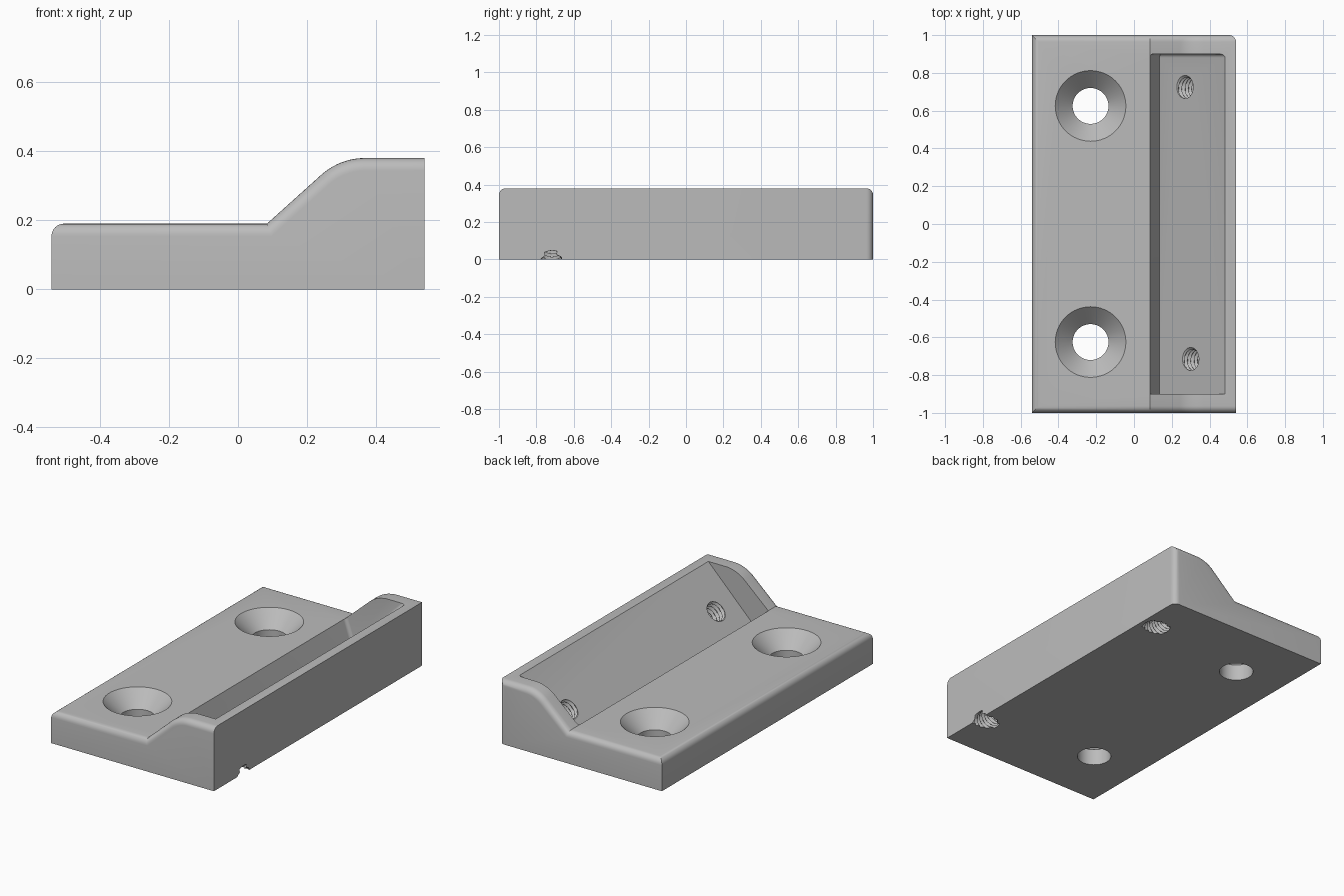
import bpy, bmesh, math
from mathutils import Matrix, Vector

cube = bpy.data.objects.get("Cube")
if cube:
    bpy.data.objects.remove(cube, do_unlink=True)

grey = bpy.data.materials.new("plain grey")
grey.use_nodes = True
grey.diffuse_color = (0.5, 0.5, 0.5, 1)
grey.node_tree.nodes["Principled BSDF"].inputs["Base Color"].default_value = (0.5, 0.5, 0.5, 1)


def finish(bm, name):
    bmesh.ops.recalc_face_normals(bm, faces=bm.faces)
    mesh = bpy.data.meshes.new(name)
    bm.to_mesh(mesh)
    bm.free()
    mesh.materials.append(grey)
    obj = bpy.data.objects.new(name, mesh)
    bpy.context.collection.objects.link(obj)
    return obj


def prism(points, y0, y1):
    """Extrude an x-z profile along y."""
    bm = bmesh.new()
    face = bm.faces.new([bm.verts.new((x, y0, z)) for x, z in points])
    ext = bmesh.ops.extrude_face_region(bm, geom=[face])
    moved = [v for v in ext["geom"] if isinstance(v, bmesh.types.BMVert)]
    bmesh.ops.translate(bm, verts=moved, vec=(0, y1 - y0, 0))
    return bm


def fillet(bm, rule, radius, segments):
    edges = [e for e in bm.edges if rule(e.verts[0].co, e.verts[1].co)]
    bmesh.ops.bevel(bm, geom=edges, offset=radius, segments=segments,
                    profile=0.5, affect='EDGES')


def lathe(rows, seg, radius):
    """Closed round solid along z; radius(z, turn) gives its surface."""
    bm = bmesh.new()
    rings = []
    for z in rows:
        ring = []
        for j in range(seg):
            a = math.tau * j / seg
            r = radius(z, j / seg)
            ring.append(bm.verts.new((r * math.cos(a), r * math.sin(a), z)))
        rings.append(ring)
    for low, high in zip(rings, rings[1:]):
        for j in range(seg):
            k = (j + 1) % seg
            bm.faces.new((low[j], low[k], high[k], high[j]))
    bm.faces.new(rings[0][::-1])
    bm.faces.new(rings[-1])
    return bm


# Stepped body: low plate, ramp, rounded crest, high block
HALF, LOW, HIGH, RAMP_X = 0.54, 0.19, 0.38, 0.084
tilt, crest_r = math.radians(42), 0.19
crest_x = RAMP_X + (HIGH - LOW) / math.tan(tilt) + crest_r * math.tan(tilt / 2)
profile = [(-HALF, 0), (HALF, 0), (HALF, HIGH)]
for i in range(11):
    a = tilt * i / 10
    profile.append((crest_x - crest_r * math.sin(a), HIGH - crest_r * (1 - math.cos(a))))
profile += [(RAMP_X, LOW), (-HALF, LOW)]
bm = prism(profile, -1, 1)


def body_edge(a, b):
    on_top = a.z > 0.1 and b.z > 0.1
    along_end = on_top and abs(a.y - b.y) < 1e-4
    outer_low = on_top and a.x < -0.5 and b.x < -0.5
    back_corner = min(a.x, b.x) > 0.53 and min(a.y, b.y) > 0.9
    return along_end or outer_low or back_corner and abs(a.z - b.z) > 0.1


fillet(bm, body_edge, 0.036, 6)
body = finish(bm, "bracket_body")
cutters = []

# Sloped pocket with one filleted end
bm = prism([(-0.018, 0.5), (0.135, 0.033), (0.602, 0.5)], -0.9, 0.9)
fillet(bm, lambda a, b: min(a.y, b.y) > 0.89 and min(a.z, b.z) < 0.1, 0.02, 5)
cutters.append(finish(bm, "pocket_cutter"))

# Countersunk screw holes
for side in (-1, 1):
    bm = lathe((-0.1, 0.098, 0.24), 64, lambda z, t: 0.095 + max(0, z - 0.098))
    bmesh.ops.translate(bm, verts=bm.verts, vec=(-0.23, side * 0.625, 0))
    cutters.append(finish(bm, "countersink_cutter"))

# Threaded holes, square to the pocket floor
PITCH = 0.025


def thread(z, turn):
    phase = (z / PITCH - turn) % 1
    return 0.054 + 0.014 * abs(2 * phase - 1)


for x, y in ((0.27, 0.72), (0.3, -0.72)):
    rows = [-0.08 + PITCH / 8 * i for i in range(150)]
    bm = lathe(rows, 36, thread)
    axis = Vector((1, 0, -1)).to_track_quat('Z', 'Y').to_matrix().to_4x4()
    bm.transform(Matrix.Translation((x, y, x - 0.102)) @ axis)
    cutters.append(finish(bm, "thread_cutter"))

# Cut everything out of the body
bpy.context.view_layer.objects.active = body
for cutter in cutters:
    cutter.hide_render = True
    mod = body.modifiers.new("cut", 'BOOLEAN')
    mod.operation = 'DIFFERENCE'
    mod.solver = 'EXACT'
    mod.object = cutter
    bpy.ops.object.modifier_apply(modifier=mod.name)
    bpy.data.objects.remove(cutter, do_unlink=True)

bpy.ops.object.select_all(action='DESELECT')
body.select_set(True)
bpy.ops.object.shade_smooth_by_angle(angle=math.radians(30))
